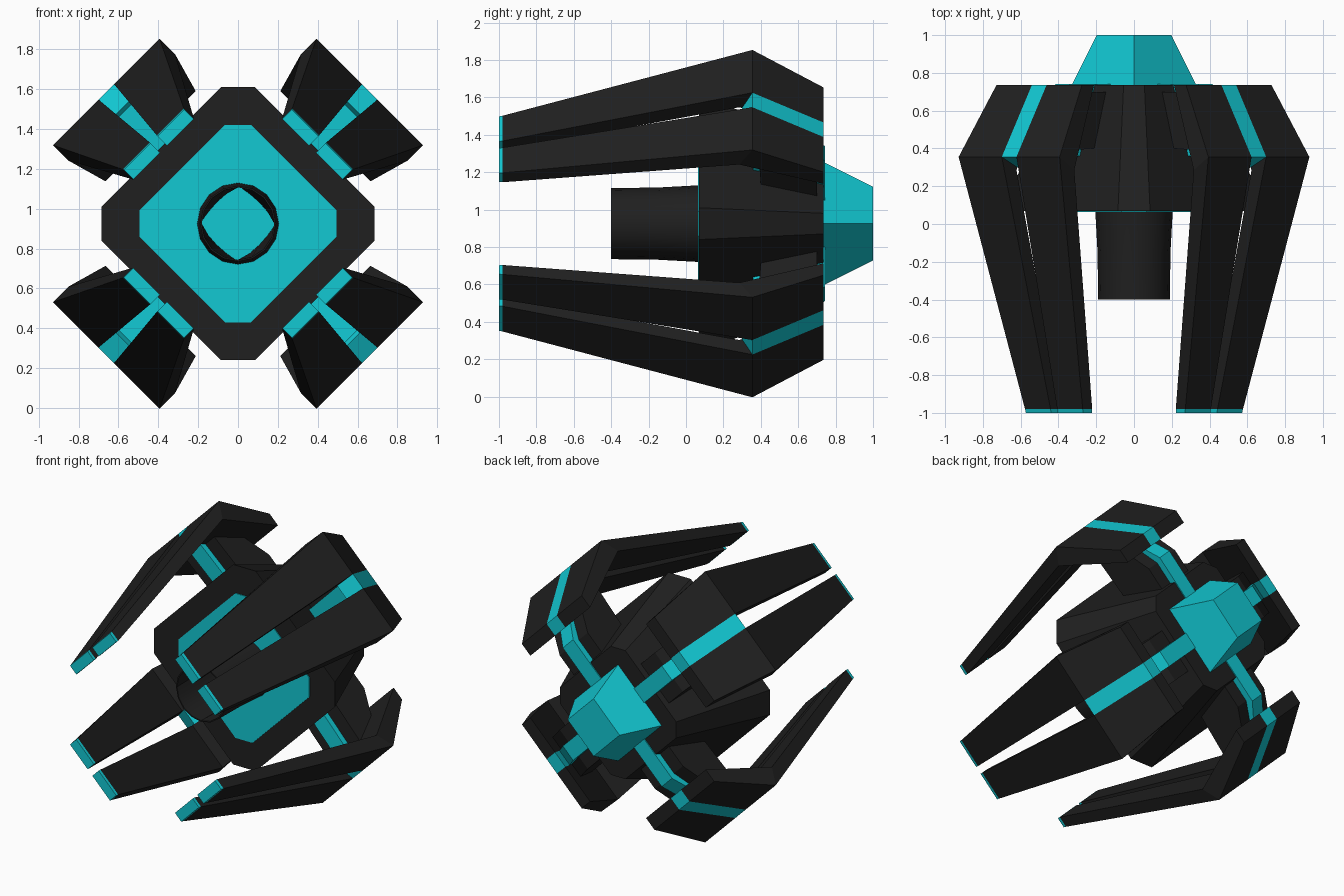
import bpy, bmesh, math
from mathutils import Vector

if "Cube" in bpy.data.objects:
    bpy.data.objects.remove(bpy.data.objects["Cube"])

ZC = 0.925  # height of the ship's long axis


def material(name, rgb):
    m = bpy.data.materials.new(name)
    m.diffuse_color = (*rgb, 1)
    m.use_nodes = True
    m.node_tree.nodes["Principled BSDF"].inputs["Base Color"].default_value = m.diffuse_color
    return m


DARK = material("dark_hull", (0.014, 0.014, 0.014))
CYAN = material("cyan_trim", (0.006, 0.58, 0.65))


def make(name, bm, mat):
    bmesh.ops.recalc_face_normals(bm, faces=bm.faces[:])
    me = bpy.data.meshes.new(name)
    bm.to_mesh(me)
    bm.free()
    me.materials.append(mat)
    ob = bpy.data.objects.new(name, me)
    bpy.context.collection.objects.link(ob)
    return ob


def loft(name, rings, mat, closed=False):
    """Skin a list of equal-length rings; cap the ends, or join last to first."""
    bm = bmesh.new()
    vs = [[bm.verts.new(p) for p in ring] for ring in rings]
    n = len(rings[0])
    pairs = list(zip(vs, vs[1:])) + ([(vs[-1], vs[0])] if closed else [])
    for a, b in pairs:
        for i in range(n):
            j = (i + 1) % n
            bm.faces.new((a[i], a[j], b[j], b[i]))
    if not closed:
        bm.faces.new(vs[0])
        bm.faces.new(vs[-1])
    return make(name, bm, mat)


def diamond(r, c, y):
    """Diamond across x and z with its corners cut to half-width c."""
    pts = [(r, -c), (r, c), (c, r), (-c, r), (-r, c), (-r, -c), (-c, -r), (c, -r)]
    return [(x, y, ZC + z) for x, z in pts]


def arm_point(k, r, t, y):
    """Radial / tangential / lengthwise position in claw k's frame."""
    a = math.radians(45 + 90 * k)
    return (r * math.cos(a) - t * math.sin(a), y, ZC + r * math.sin(a) + t * math.cos(a))


# Central hull, tapering to the rear, with its bright front panel
loft("hull", [diamond(0.685, 0.085, 0.07), diamond(0.44, 0.055, 0.735)], DARK)
loft("front_panel", [diamond(0.495, 0.065, 0.064), diamond(0.495, 0.065, 0.09)], CYAN)

# Tail block: four-sided frustum
loft("tail_block", [[(r, y, ZC), (0, y, ZC + r), (-r, y, ZC), (0, y, ZC - r)]
                    for r, y in ((0.33, 0.735), (0.197, 1.0))], CYAN)

# Open front barrel: round outside, bore narrowing to a diamond
N = 16


def barrel_ring(y, r, square):
    ring = []
    for i in range(N):
        a = 2 * math.pi * i / N
        d = 0.195 / (abs(math.cos(a)) + abs(math.sin(a)))
        q = r + (d - r) * square
        ring.append((q * math.cos(a), y, ZC + q * math.sin(a)))
    return ring


barrel = loft("front_barrel", [barrel_ring(0.07, 0.205, 0), barrel_ring(-0.15, 0.193, 0),
                               barrel_ring(-0.4, 0.19, 0), barrel_ring(-0.4, 0.182, 0),
                               barrel_ring(0.06, 0.182, 0.7)], DARK, closed=True)
bpy.context.view_layer.objects.active = barrel
barrel.select_set(True)
bpy.ops.object.shade_smooth_by_angle(angle=math.radians(30))
barrel.select_set(False)

# Claw stations: outer (r, y), inner (r, y), gap edge t, outside edge t
TIP = ((0.600, -0.98), (0.529, -0.98), 0.025, 0.216)
BEND = ((0.935, 0.355), (0.825, 0.285), 0.055, 0.378)
BACK = ((0.710, 0.735), (0.620, 0.735), 0.055, 0.320)


def station(k, s, side):
    (ro, yo), (ri, yi), a, b = s
    return [arm_point(k, r, side * t, y) for r, t, y in
            ((ro, a, yo), (ro, b, yo), (ri, b, yi), (ri, a, yi))]


def plate(name, k, profile, w, mat):
    """Extrude an (r, y) profile across the claw's width."""
    loft(name, [[arm_point(k, r, t, y) for r, y in profile] for t in (-w, w)], mat)


for k in range(4):
    for side in (-1, 1):
        tag = f"{k + 1}_{'a' if side < 0 else 'b'}"
        loft(f"claw_prong_{tag}", [station(k, s, side) for s in (TIP, BEND, BACK)], DARK)
        # Bright end cap on the prong
        end = ((0.596, -1.0), (0.529, -1.0), 0.025, 0.214)
        loft(f"claw_tip_{tag}", [station(k, s, side) for s in (end, TIP)], CYAN)
    # Bright spine between the two prongs
    plate(f"claw_spine_{k + 1}", k,
          [(0.935, 0.355), (0.71, 0.735), (0.62, 0.735), (0.82, 0.30)], 0.055, CYAN)
    # Strut joining claw to hull, with a bright rib down its middle
    plate(f"strut_{k + 1}", k, [(0.25, 0.70), (0.51, 0.70), (0.69, 0.60),
                                (0.80, 0.38), (0.45, 0.40), (0.25, 0.40)], 0.15, DARK)
    plate(f"strut_rib_{k + 1}", k, [(0.15, 0.742), (0.53, 0.742), (0.67, 0.64),
                                    (0.81, 0.34), (0.45, 0.36), (0.15, 0.40)], 0.055, CYAN)
